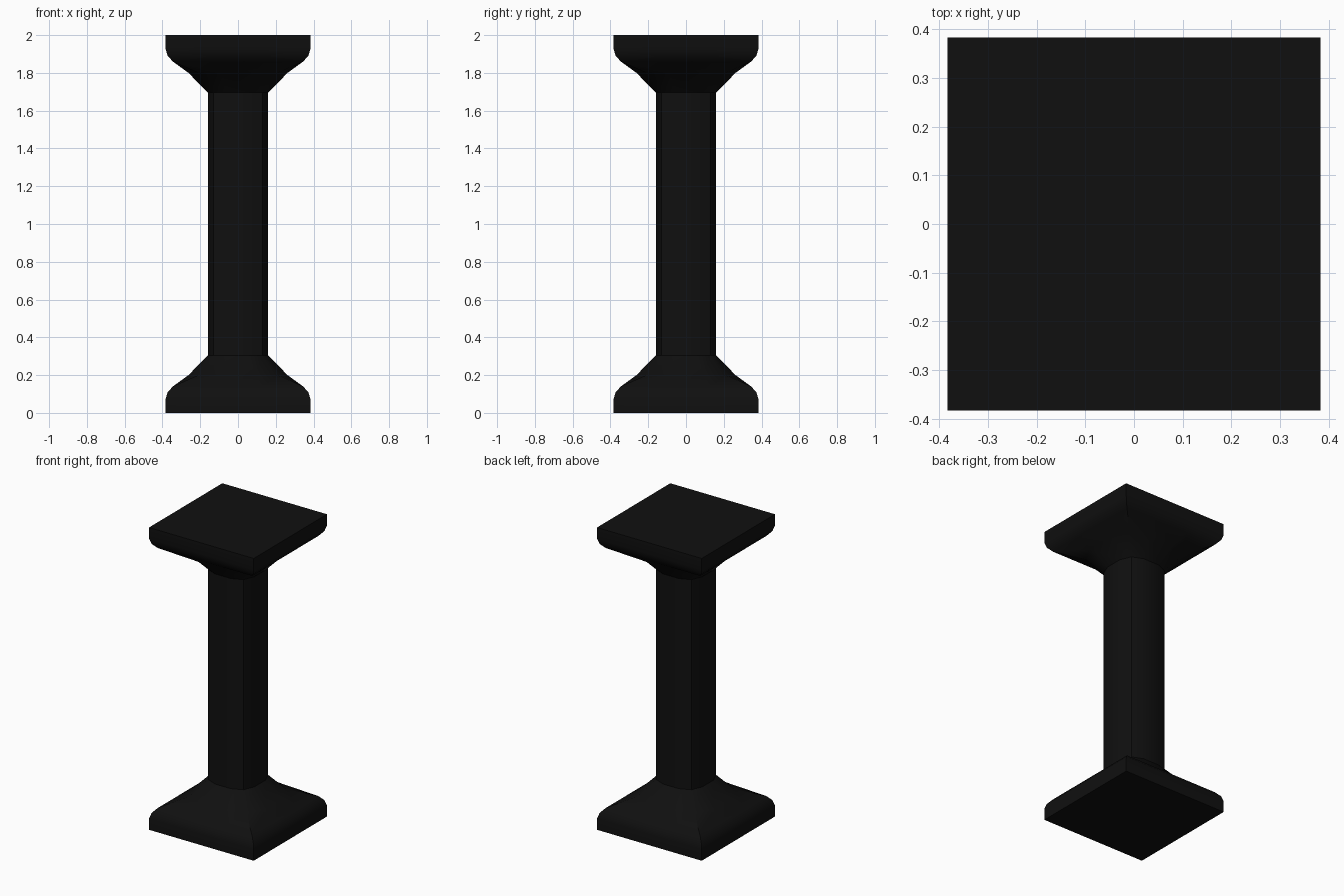
import bpy, bmesh

if "Cube" in bpy.data.objects:
    bpy.data.objects.remove(bpy.data.objects["Cube"])

mat = bpy.data.materials.new("black")
mat.diffuse_color = (0.005, 0.005, 0.005, 1)
mat.use_nodes = True
mat.node_tree.nodes["Principled BSDF"].inputs["Base Color"].default_value = mat.diffuse_color

A = 0.36  # where the corner rounding starts, as a fraction of the half width


def section(bm, z, h, c):
    """Twelve-sided ring: a square whose corner point is pulled in to c (1 = sharp)."""
    quarter = [(1, A), (c, c), (A, 1)]
    ring = []
    for _ in range(4):
        ring += [bm.verts.new((x * h, y * h, z)) for x, y in quarter]
        quarter = [(-y, x) for x, y in quarter]
    return ring


def loft(name, levels, cap=False):
    """Skin a stack of (z, half width, corner) sections; cap closes the first one."""
    bm = bmesh.new()
    rings = [section(bm, *lv) for lv in levels]
    for lo, hi in zip(rings, rings[1:]):
        for i in range(12):
            j = (i + 1) % 12
            bm.faces.new((lo[i], lo[j], hi[j], hi[i]))
    if cap:
        bm.faces.new(rings[0])
    bmesh.ops.recalc_face_normals(bm, faces=bm.faces)
    # open shells: make sure the side faces point outwards
    side = max(bm.faces, key=lambda f: f.calc_center_median().xy.length)
    if side.normal.xy.dot(side.calc_center_median().xy) < 0:
        bmesh.ops.reverse_faces(bm, faces=bm.faces)
    me = bpy.data.meshes.new(name)
    bm.to_mesh(me)
    bm.free()
    me.materials.append(mat)
    ob = bpy.data.objects.new(name, me)
    bpy.context.collection.objects.link(ob)
    bpy.ops.object.select_all(action='DESELECT')
    ob.select_set(True)
    bpy.context.view_layer.objects.active = ob
    bpy.ops.object.shade_smooth_by_angle(angle=0.52)
    return ob


# Flared foot: square plinth easing into the rounded shaft
foot = [(0, 0.383, 1), (0.075, 0.383, 1), (0.11, 0.372, 1), (0.14, 0.345, 1),
        (0.2, 0.262, 0.8), (0.305, 0.16, 0.81)]
loft("base", foot, cap=True)

# Shaft
loft("shaft", [(0.305, 0.16, 0.81), (1.695, 0.16, 0.81)])

# Capital: the foot turned upside down
loft("capital", [(2 - z, h, c) for z, h, c in foot], cap=True)
